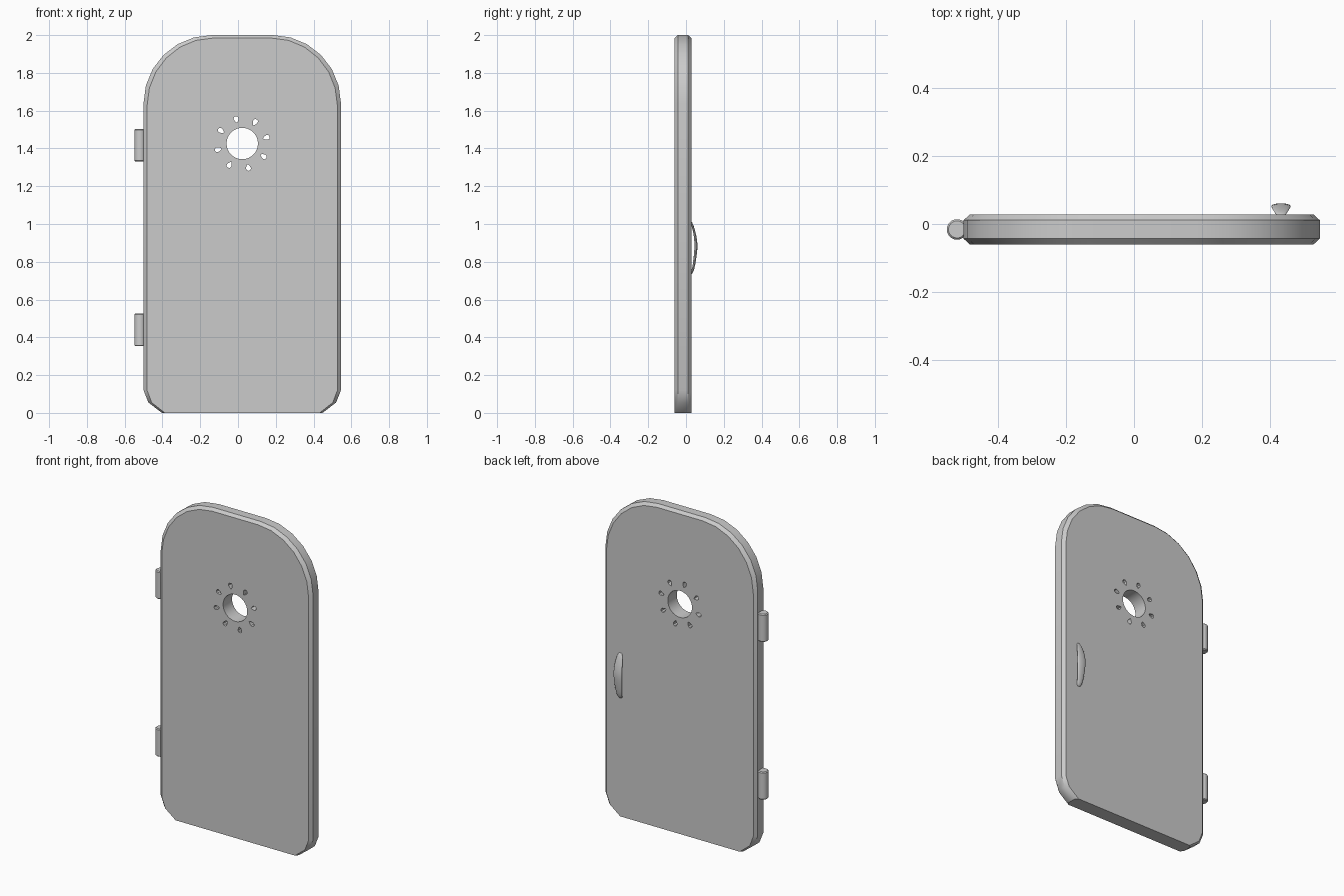
import bpy, bmesh
from math import cos, sin, pi, radians

if "Cube" in bpy.data.objects:
    bpy.data.objects.remove(bpy.data.objects["Cube"])

CX = 0.0225          # door centre in x


def loft(name, rings):
    """Closed solid skinned through equal-length rings of points."""
    bm = bmesh.new()
    vs = [[bm.verts.new(p) for p in r] for r in rings]
    n = len(vs[0])
    for a, b in zip(vs, vs[1:]):
        for i in range(n):
            j = (i + 1) % n
            bm.faces.new((a[i], a[j], b[j], b[i]))
    bm.faces.new(vs[0][::-1])
    bm.faces.new(vs[-1])
    bmesh.ops.recalc_face_normals(bm, faces=bm.faces)
    me = bpy.data.meshes.new(name)
    bm.to_mesh(me)
    bm.free()
    ob = bpy.data.objects.new(name, me)
    bpy.context.collection.objects.link(ob)
    return ob


def activate(ob):
    bpy.ops.object.select_all(action='DESELECT')
    ob.select_set(True)
    bpy.context.view_layer.objects.active = ob


def smooth(ob, angle=35):
    activate(ob)
    bpy.ops.object.shade_smooth_by_angle(angle=radians(angle))


def cut(ob, cutter):
    activate(ob)
    m = ob.modifiers.new("cut", 'BOOLEAN')
    m.operation, m.solver, m.object = 'DIFFERENCE', 'EXACT', cutter
    bpy.ops.object.modifier_apply(modifier=m.name)
    bpy.data.objects.remove(cutter)


# Door panel: half outline with rounded top and clipped bottom, mirrored
half = [(0.425, 0.0), (0.497, 0.055), (0.5225, 0.12)]
half += [(0.1625 + 0.36 * cos(a), 1.64 + 0.36 * sin(a))
         for a in [i * pi / 12 for i in range(7)]]
outline = half + [(-x, z) for x, z in reversed(half)]


def door_ring(y, sx, sz):
    return [(CX + x * sx, y, z * sz) for x, z in outline]


door = loft("door_panel", [door_ring(-0.06, 0.964, 0.992), door_ring(-0.043, 1, 1),
                           door_ring(0.011, 1, 1), door_ring(0.028, 0.964, 0.992)])

# Sun-shaped window: round hole and eight teardrop rays
HX, HZ = CX, 1.426
circle = [(HX + 0.083 * cos(i * pi / 16), HZ + 0.083 * sin(i * pi / 16)) for i in range(32)]
cut(door, loft("window_cutter", [[(x, y, z) for x, z in circle] for y in (-0.2, 0.2)]))

drop = [(0.112, 0), (0.122, -0.008), (0.135, -0.013), (0.145, -0.010), (0.149, 0),
        (0.145, 0.010), (0.135, 0.013), (0.122, 0.008)]
for k in range(8):
    c, s = cos(radians(14 + 45 * k)), sin(radians(14 + 45 * k))
    pts = [(HX + r * c - t * s, HZ + r * s + t * c) for r, t in drop]
    cut(door, loft("ray_cutter", [[(x, y, z) for x, z in pts] for y in (-0.2, 0.2)]))
smooth(door)

# Hinges: upright barrels on the left edge
for name, z in (("lower_hinge", 0.439), ("upper_hinge", 1.417)):
    rings = []
    for dz, r in ((-0.086, 0.025), (-0.081, 0.03), (0.081, 0.03), (0.086, 0.025)):
        rings.append([(-0.519 + r * cos(i * pi / 12), -0.016 + r * sin(i * pi / 12), z + dz)
                      for i in range(24)])
    smooth(loft(name, rings))

# Handle: arched grip on the back, widest in the middle
# stations: outer (y, z), inner (y, z), half width
stations = [((0.022, 1.022), (0.022, 1.000), 0.013), ((0.034, 1.010), (0.029, 0.994), 0.017),
            ((0.048, 0.970), (0.036, 0.965), 0.025), ((0.059, 0.920), (0.044, 0.920), 0.030),
            ((0.062, 0.880), (0.045, 0.880), 0.030), ((0.058, 0.840), (0.042, 0.840), 0.028),
            ((0.049, 0.780), (0.036, 0.785), 0.023), ((0.038, 0.738), (0.029, 0.752), 0.017),
            ((0.022, 0.728), (0.022, 0.748), 0.013)]
rings = []
for (yo, zo), (yi, zi), w in stations:
    ring = []
    for i in range(12):
        a = 2 * pi * i / 12
        t = 0.5 + 0.5 * sin(a)
        ring.append((0.431 + w * cos(a), yi + (yo - yi) * t, zi + (zo - zi) * t))
    rings.append(ring)
handle = loft("handle", rings)
m = handle.modifiers.new("round", 'SUBSURF')
m.levels = m.render_levels = 1
smooth(handle, 60)
